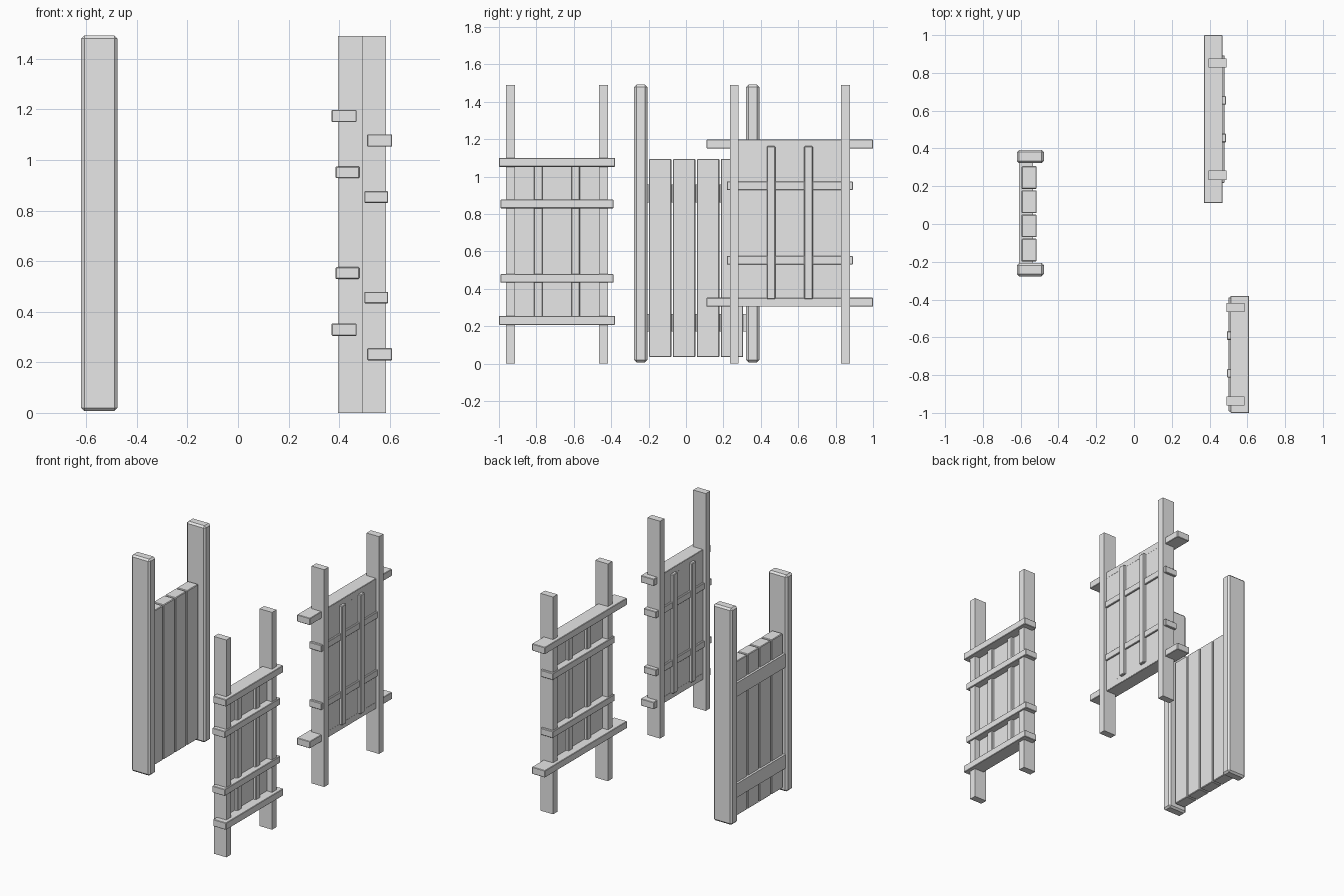
import bpy
import bmesh
from mathutils import Vector

if "Cube" in bpy.data.objects:
    bpy.data.objects.remove(bpy.data.objects["Cube"], do_unlink=True)

# Single plain material
grey = bpy.data.materials.new("plain_grey")
grey.use_nodes = True
grey.diffuse_color = (0.8, 0.8, 0.8, 1)
grey.node_tree.nodes["Principled BSDF"].inputs["Base Color"].default_value = (0.8, 0.8, 0.8, 1)


def board(name, xs, ys, zs, bevel=0.0):
    """Timber spanning the given ranges, with optional chamfered edges."""
    mesh = bpy.data.meshes.new(name)
    bm = bmesh.new()
    bmesh.ops.create_cube(bm, size=1)
    for v in bm.verts:
        v.co = Vector([lo + (hi - lo) * (c + 0.5)
                       for c, (lo, hi) in zip(v.co, map(sorted, (xs, ys, zs)))])
    if bevel:
        bmesh.ops.bevel(bm, geom=bm.edges[:], offset=bevel, segments=1,
                        profile=0.5, affect="EDGES")
    bm.to_mesh(mesh)
    bm.free()
    mesh.materials.append(grey)
    obj = bpy.data.objects.new(name, mesh)
    bpy.context.collection.objects.link(obj)
    return obj


def span(centre, half):
    return (centre - half, centre + half)


# Plank gate: two heavy posts, four planks, two rails behind
for side, y in (("front", -0.242), ("back", 0.357)):
    board("gate_post_" + side, (-0.62, -0.477), span(y, 0.035), (0.007, 1.492), 0.012)
for i in range(4):
    board(f"gate_plank_{i + 1}", (-0.595, -0.515), span(-0.138 + i * 0.128, 0.06),
          (0.035, 1.095), 0.004)
for level, z in (("lower", 0.218), ("upper", 0.91)):
    board("gate_rail_" + level, (-0.61, -0.535), (-0.22, 0.335), span(z, 0.047))


def lattice(name, face, yc, drop, post_off, long_half, short_half):
    """Panel with battens; face is +1 or -1, the side the battens stand out on."""
    def depth(a, b):
        return (0.49 - face * a, 0.49 - face * b)

    for side, s in (("front", -1), ("back", 1)):
        board(f"{name}_post_{side}", depth(0, 0.095), span(yc + s * post_off, 0.024), (0, 1.49))
        board(f"{name}_batten_{side}", depth(0.002, 0.075), span(yc + s * 0.1, 0.023),
              (0.345 - drop, 1.163 - drop), 0.004)
    board(name + "_panel", depth(0.0215, 0.055), span(yc, post_off),
          (0.307 - drop, 1.197 - drop))
    for level, z in (("bottom", 0.329), ("top", 1.174)):
        board(f"{name}_long_rail_{level}", depth(0.021, 0.12), span(yc, long_half),
              span(z - drop, 0.024), 0.003)
    for level, z in (("lower", 0.553), ("upper", 0.951)):
        board(f"{name}_short_rail_{level}", depth(0.01, 0.104), span(yc, short_half),
              span(z - drop, 0.023), 0.003)


lattice("back_lattice", 1, 0.555, 0, 0.297, 0.445, 0.337)
lattice("front_lattice", -1, -0.69, 0.097, 0.248, 0.31, 0.302)
